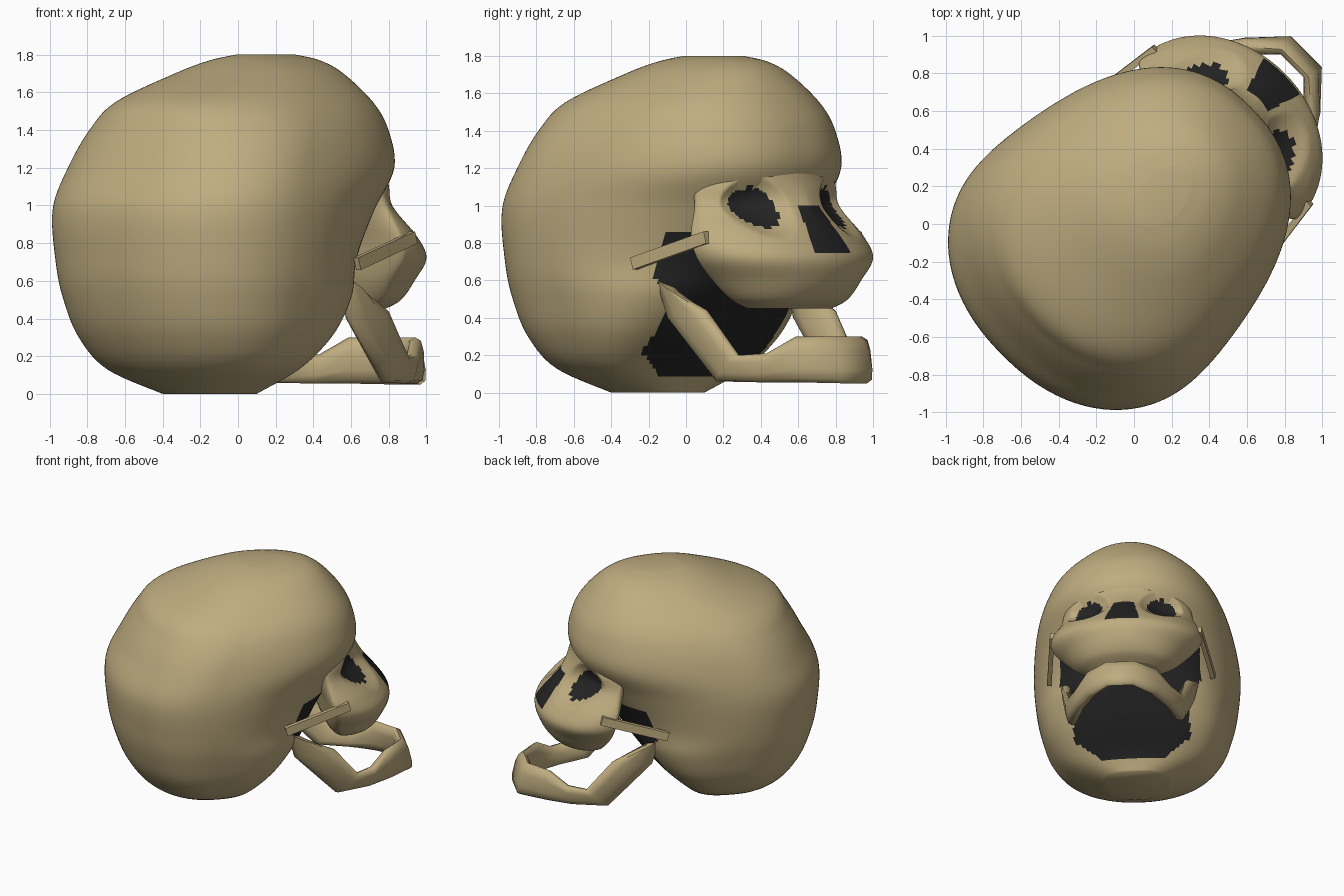
import bpy, bmesh, math
from mathutils import Vector

if "Cube" in bpy.data.objects:
    bpy.data.objects.remove(bpy.data.objects["Cube"])

R = math.sqrt(0.5)


def world(u, v, z):
    """Skull frame (u forward, v left) turned 45 degrees into the scene."""
    return Vector(((u - v) * R, (u + v) * R, z))


def material(name, rgb):
    m = bpy.data.materials.new(name)
    m.diffuse_color = (*rgb, 1)
    m.use_nodes = True
    m.node_tree.nodes["Principled BSDF"].inputs["Base Color"].default_value = m.diffuse_color
    return m


BONE = material("bone", (0.52, 0.415, 0.215))
DARK = material("dark_hollow", (0.017, 0.017, 0.017))


def power(c, n):
    return math.copysign(abs(c) ** (2 / n), c)


def loft(name, rings, dark=None, smooth=60):
    """Skin closed rings of (u, v, z) points; dark(centre, normal) picks the hollows."""
    bm = bmesh.new()
    vs = [[bm.verts.new(p) for p in ring] for ring in rings]
    n = len(rings[0])
    for a, b in zip(vs, vs[1:]):
        for j in range(n):
            k = (j + 1) % n
            bm.faces.new((a[j], a[k], b[k], b[j]))
    bm.faces.new(vs[0][::-1])
    bm.faces.new(vs[-1])
    bmesh.ops.recalc_face_normals(bm, faces=bm.faces)
    bm.normal_update()
    for f in bm.faces:
        if dark and dark(f.calc_center_median(), f.normal):
            f.material_index = 1
    for v in bm.verts:
        v.co = world(*v.co)
    me = bpy.data.meshes.new(name)
    bm.to_mesh(me)
    bm.free()
    me.materials.append(BONE)
    me.materials.append(DARK)
    ob = bpy.data.objects.new(name, me)
    bpy.context.collection.objects.link(ob)
    bpy.context.view_layer.objects.active = ob
    bpy.ops.object.select_all(action='DESELECT')
    ob.select_set(True)
    bpy.ops.object.shade_smooth_by_angle(angle=math.radians(smooth))
    return ob


def refine(levels, steps):
    """Catmull-Rom interpolation between the given level rows."""
    out = []
    for i in range(len(levels) - 1):
        p0, p1 = levels[max(i - 1, 0)], levels[i]
        p2, p3 = levels[i + 1], levels[min(i + 2, len(levels) - 1)]
        for s in range(steps):
            t = s / steps
            out.append([b + 0.5 * t * (c - a + t * (2 * a - 5 * b + 4 * c - d
                        + t * (3 * (b - c) + d - a)))
                        for a, b, c, d in zip(p0, p1, p2, p3)])
    out.append(levels[-1])
    return out


def ring(z, back, front, mid, width, n_back, n_front, count=140):
    pts = []
    for j in range(count):
        t = 2 * math.pi * j / count
        c, s = math.cos(t), math.sin(t)
        n = n_front if c > 0 else n_back
        reach = front - mid if c > 0 else mid - back
        pts.append(Vector((mid + reach * power(c, n), width * power(s, n), z)))
    return pts


def eye_distance(p):
    return ((abs(p.y) - 0.285) / 0.11) ** 2 + ((p.z - 0.99) / 0.11) ** 2


def in_eye(p):
    return eye_distance(p) < 1 and p.x > 0.5


# Braincase: z, back, front, widest point, half width, squareness back and front
cranium_levels = [
    (0.00, -0.45, 0.00, -0.22, 0.25, 2.1, 2.6),
    (0.13, -0.71, 0.09, -0.28, 0.54, 2.1, 3.2),
    (0.30, -0.85, 0.26, -0.30, 0.68, 2.15, 3.2),
    (0.50, -0.93, 0.43, -0.30, 0.75, 2.2, 2.7),
    (0.70, -0.97, 0.57, -0.30, 0.79, 2.2, 2.05),
    (0.98, -0.98, 0.75, -0.30, 0.81, 2.2, 2.0),
    (1.20, -0.88, 0.87, -0.25, 0.78, 2.15, 2.3),
    (1.40, -0.77, 0.85, -0.15, 0.71, 2.15, 2.3),
    (1.55, -0.65, 0.77, -0.04, 0.60, 2.15, 2.3),
    (1.70, -0.30, 0.64, 0.10, 0.40, 2.1, 2.2),
    (1.77, -0.11, 0.53, 0.17, 0.25, 2.1, 2.1),
    (1.80, 0.02, 0.40, 0.20, 0.12, 2.0, 2.0),
]


def cranium_dark(p, n):
    side = min(0.46, 0.25 + 1.6 * (p.z - 0.09))
    if p.z > 0.5:
        side = min(0.56, 0.46 + 0.8 * (p.z - 0.5))
    base = 0.09 < p.z < 0.87 and p.x > -0.06 and n.x > 0.15 and abs(p.y) < side
    return base or in_eye(p)


loft("cranium", [ring(*l) for l in refine(cranium_levels, 7)], cranium_dark)

# Face: brow, cheeks and upper jaw, with eye sockets pushed in
face_levels = [
    (0.45, 0.68, 0.94, 0.76, 0.28, 2.5, 2.2),
    (0.50, 0.64, 1.03, 0.74, 0.38, 2.5, 2.1),
    (0.60, 0.60, 1.10, 0.70, 0.48, 2.5, 2.0),
    (0.72, 0.58, 1.13, 0.68, 0.58, 2.5, 2.0),
    (0.84, 0.56, 1.06, 0.64, 0.59, 2.5, 1.8),
    (1.00, 0.50, 0.94, 0.60, 0.52, 2.3, 1.45),
    (1.12, 0.45, 0.875, 0.55, 0.50, 2.2, 1.8),
    (1.24, 0.35, 0.85, 0.45, 0.46, 2.2, 2.1),
]


def face_dark(p, n):
    nose = 0.75 < p.z < 1.0 and abs(p.y) < 0.13 - 0.2 * (p.z - 0.75) and p.x > 0.8
    return nose or in_eye(p)


face_rings = [ring(*l, count=240) for l in refine(face_levels, 9)]
for r in face_rings:
    for p in r:
        if p.x > 0.6:
            p.x -= 0.085 * max(0, 1 - eye_distance(p) / 2.2)
loft("face", face_rings, face_dark)

# Lower jaw: lateral v, then upper edge (u, z) and lower edge (u, z)
half = [
    (0.50, 0.44, 0.53, 0.28, 0.62),
    (0.48, 0.64, 0.44, 0.34, 0.40),
    (0.43, 0.83, 0.20, 0.66, 0.06),
    (0.35, 0.96, 0.21, 0.91, 0.055),
    (0.25, 1.08, 0.30, 1.09, 0.055),
    (0.10, 1.21, 0.30, 1.27, 0.05),
]
path = half + [(-h[0], *h[1:]) for h in reversed(half)]
jaw_rings = []
for i, (v, u1, z1, u2, z2) in enumerate(path):
    a, b = path[max(i - 1, 0)], path[min(i + 1, len(path) - 1)]
    along = Vector((b[1] + b[3] - a[1] - a[3], 2 * (b[0] - a[0]), 0)).normalized()
    side = Vector((-along.y, along.x, 0)) * 0.045
    top, low = Vector((u1, v, z1)), Vector((u2, v, z2))
    mid, up = (top + low) / 2, (top - low) / 2
    jaw_rings.append([mid + up * power(math.cos(t), 2.6) + side * power(math.sin(t), 2.6)
                      for t in (k * math.pi / 5 for k in range(10))])
loft("lower_jaw", jaw_rings)

# Cheek arches: thin beams running back from the cheekbones
for sign, label in ((1, "left"), (-1, "right")):
    beam = []
    for u, v, z in ((0.25, 0.645, 0.69), (0.74, 0.58, 0.83)):
        beam.append([Vector((u + du, sign * (v + dv), z + dz)) for du, dv, dz in
                     ((0.01, 0.018, -0.032), (0.01, -0.018, -0.032),
                      (-0.01, -0.018, 0.032), (-0.01, 0.018, 0.032))])
    loft(label + "_cheek_arch", beam, smooth=30)
